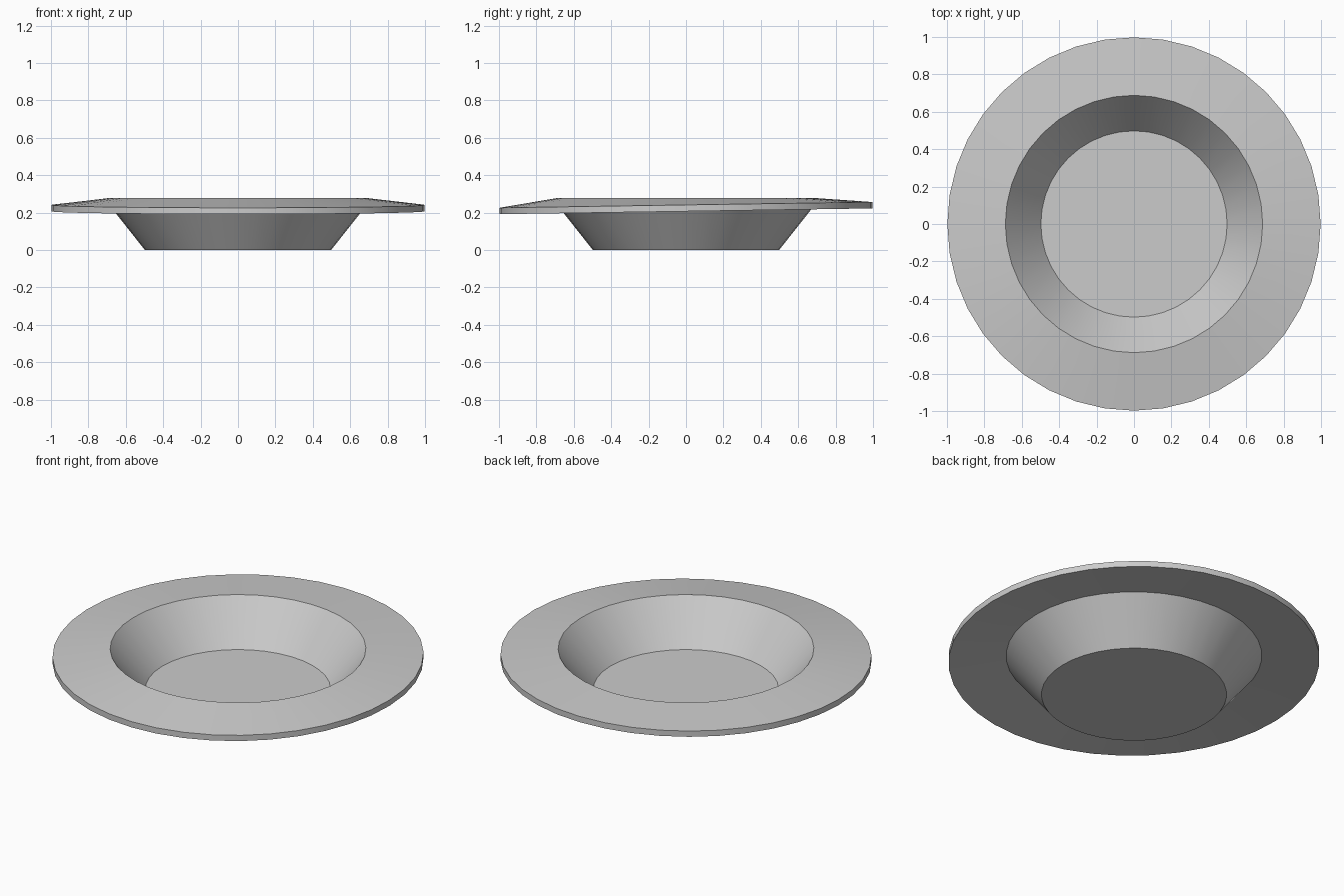
import bpy
import bmesh
from math import cos, sin, tau, radians

cube = bpy.data.objects.get("Cube")
if cube:
    bpy.data.objects.remove(cube, do_unlink=True)

SIDES = 40
TILT = 0.0155  # the rim edge rises slightly towards the back

# Plain grey glaze
glaze = bpy.data.materials.new("grey_glaze")
glaze.use_nodes = True
grey = (0.6, 0.6, 0.6, 1)
glaze.diffuse_color = grey
glaze.node_tree.nodes["Principled BSDF"].inputs["Base Color"].default_value = grey

# Profile from well floor, over the rim, to the foot: radius, height, tilt
profile = [
    (0.498, 0.04, 0),
    (0.688, 0.278, 0),
    (0.998, 0.241, TILT),
    (0.998, 0.207, TILT),
    (0.688, 0.24, 0),
    (0.498, 0.0, 0),
]

bm = bmesh.new()


def ring(radius, height, tilt):
    angles = [tau * i / SIDES for i in range(SIDES)]
    return [bm.verts.new((radius * cos(a), radius * sin(a), height + tilt * sin(a)))
            for a in angles]


rings = [ring(*point) for point in profile]

# Walls and rim
for inner, outer in zip(rings, rings[1:]):
    for i in range(SIDES):
        j = (i + 1) % SIDES
        bm.faces.new((inner[i], outer[i], outer[j], inner[j]))

# Well floor and foot
bm.faces.new(rings[0])
bm.faces.new(rings[-1][::-1])
bmesh.ops.recalc_face_normals(bm, faces=bm.faces[:])

mesh = bpy.data.meshes.new("soup_plate")
bm.to_mesh(mesh)
bm.free()
mesh.materials.append(glaze)

plate = bpy.data.objects.new("soup_plate", mesh)
bpy.context.collection.objects.link(plate)
bpy.ops.object.select_all(action="DESELECT")
plate.select_set(True)
bpy.context.view_layer.objects.active = plate
bpy.ops.object.shade_smooth_by_angle(angle=radians(30))
